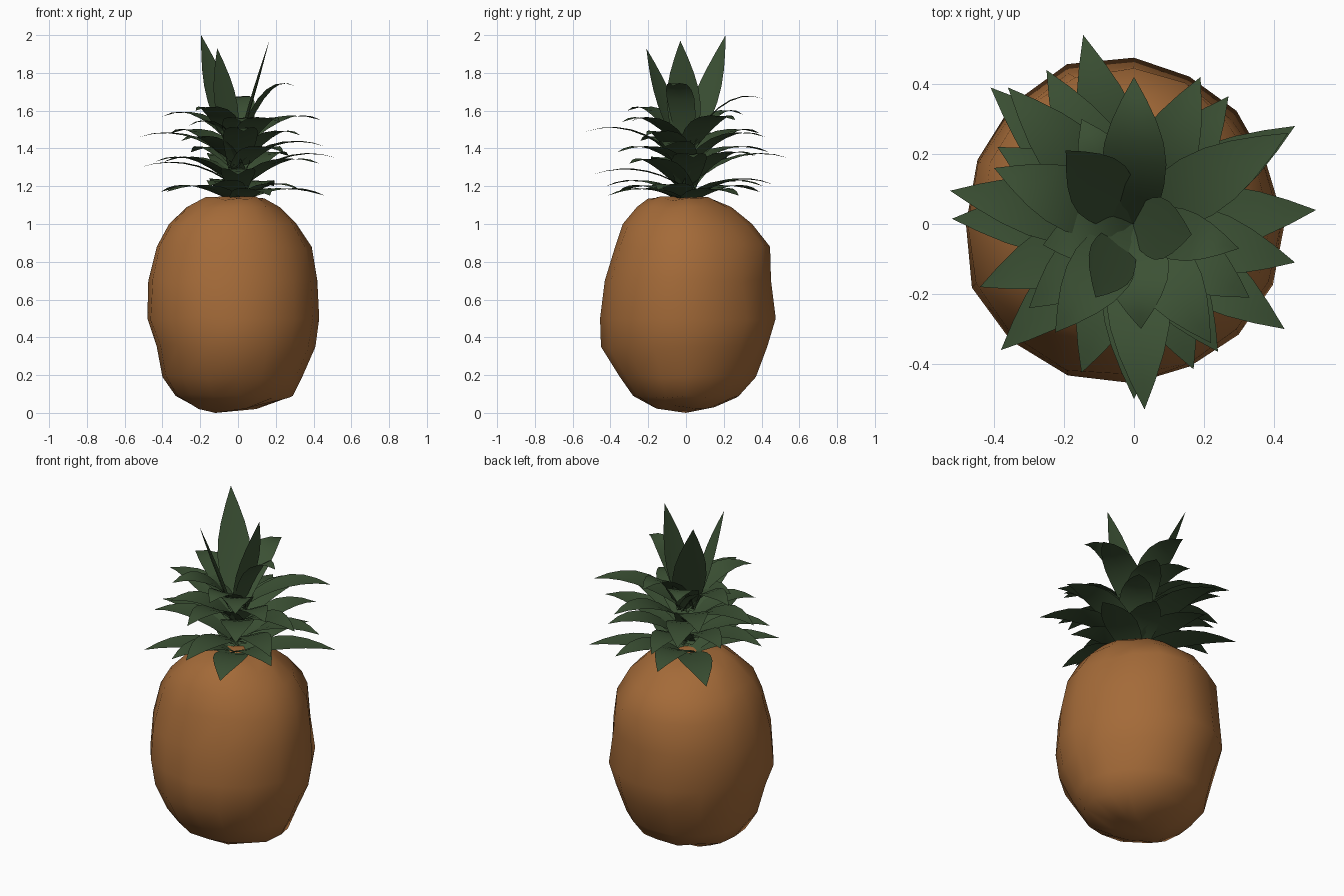
import bpy, math, random
from mathutils import Vector

if "Cube" in bpy.data.objects:
    bpy.data.objects.remove(bpy.data.objects["Cube"])

random.seed(4)


def material(name, rgb):
    m = bpy.data.materials.new(name)
    m.diffuse_color = (*rgb, 1)
    m.use_nodes = True
    m.node_tree.nodes["Principled BSDF"].inputs["Base Color"].default_value = m.diffuse_color
    return m


SKIN = material("orange brown skin", (0.37, 0.145, 0.04))
GREEN = material("dark leaf green", (0.045, 0.083, 0.035))


def make_object(name, verts, faces, mat, angle):
    me = bpy.data.meshes.new(name)
    me.from_pydata(verts, [], faces)
    me.materials.append(mat)
    ob = bpy.data.objects.new(name, me)
    bpy.context.collection.objects.link(ob)
    bpy.context.view_layer.objects.active = ob
    ob.select_set(True)
    bpy.ops.object.shade_smooth_by_angle(angle=math.radians(angle))
    ob.select_set(False)
    return ob


# Lumpy fruit body: height, then left, right, front and back reach
RINGS = [
    (0.03, 0.22, 0.11, 0.17, 0.15),
    (0.09, 0.33, 0.29, 0.28, 0.28),
    (0.19, 0.40, 0.34, 0.35, 0.37),
    (0.35, 0.43, 0.41, 0.45, 0.43),
    (0.50, 0.48, 0.43, 0.455, 0.475),
    (0.70, 0.475, 0.42, 0.43, 0.45),
    (0.88, 0.43, 0.39, 0.375, 0.445),
    (1.00, 0.365, 0.31, 0.335, 0.35),
    (1.09, 0.27, 0.22, 0.26, 0.24),
    (1.135, 0.18, 0.14, 0.20, 0.13),
]
SIDES = 16
verts, faces = [], []
for z, left, right, front, back in RINGS:
    for i in range(SIDES):
        a = math.tau * i / SIDES
        c, s = math.cos(a), math.sin(a)
        on_axis = i % (SIDES // 4) == 0
        k = 1 if on_axis else random.uniform(0.985, 1.02)
        # fuller on the left diagonals, flatter on the right ones
        if not on_axis:
            side = 0.1 if c * s > 0 else 0.06
            k += side * abs(c * s) * (1 if c < 0 else -1)
        verts.append((c * k * (right if c > 0 else left),
                      s * k * (back if s > 0 else front),
                      z + (0 if on_axis else random.uniform(-0.012, 0.012))))
for r in range(len(RINGS) - 1):
    for i in range(SIDES):
        j = (i + 1) % SIDES
        a, b = r * SIDES, (r + 1) * SIDES
        faces.append((a + i, a + j, b + j, b + i))
bottom, top = len(verts), len(verts) + 1
verts += [(-0.12, 0.0, 0.0), (-0.03, -0.03, 1.145)]
last = (len(RINGS) - 1) * SIDES
for i in range(SIDES):
    j = (i + 1) % SIDES
    faces += [(bottom, j, i), (top, last + i, last + j)]
make_object("fruit_body", verts, faces, SKIN, 80)


# Pointed leaf: curved spine from base through a control point to the tip
WIDTHS = [0.55, 0.76, 0.93, 1.0, 0.92, 0.70, 0.38, 0.0]


def add_leaf(verts, faces, base, mid, tip, width, fold, facing=None):
    n0, n = len(verts), len(WIDTHS)
    base, mid, tip = Vector(base), Vector(mid), Vector(tip)
    out = Vector(facing) if facing else tip - base
    out.z = 0
    out.normalize()
    across = Vector((-out.y, out.x, 0))
    for i, w in enumerate(WIDTHS):
        t = i / (n - 1)
        p = base * (1 - t) ** 2 + mid * 2 * t * (1 - t) + tip * t * t
        if w == 0:
            verts.append(p)
            break
        half = width * w / 2
        lift = Vector((0, 0, fold * half)) - out * fold * half * 0.5
        verts += [p - across * half + lift, p, p + across * half + lift]
    for i in range(n - 2):
        a, b = n0 + 3 * i, n0 + 3 * i + 3
        faces += [(a, b, b + 1, a + 1), (a + 1, b + 1, b + 2, a + 2)]
    a, end = n0 + 3 * (n - 2), n0 + 3 * (n - 1)
    faces += [(a, end, a + 1), (a + 1, end, a + 2)]


# Arching leaves listed by tip position, in tiers
TIERS = {
    "lowest_leaves": (1.11, [
        (0.46, 0.28, 1.15), (-0.38, -0.36, 1.17), (0.17, -0.415, 1.15),
        (-0.41, 0.39, 1.17), (-0.15, -0.425, 1.20), (-0.13, 0.46, 1.21),
        (0.19, 0.41, 1.20), (0.33, -0.15, 1.18)]),
    "lower_leaves": (1.18, [
        (0.52, 0.04, 1.35), (0.43, -0.30, 1.32), (0.0, -0.50, 1.26),
        (-0.52, 0.015, 1.30), (-0.39, 0.22, 1.33), (-0.145, 0.54, 1.35),
        (-0.44, -0.18, 1.33), (0.27, 0.365, 1.36)]),
    "middle_leaves": (1.29, [
        (0.46, -0.11, 1.41), (-0.525, 0.095, 1.46), (0.03, -0.53, 1.49),
        (0.24, -0.365, 1.38), (-0.36, 0.39, 1.48), (0.19, 0.42, 1.46),
        (-0.30, -0.24, 1.44), (0.33, -0.21, 1.47), (-0.25, 0.44, 1.38)]),
    "upper_leaves": (1.38, [
        (0.44, 0.26, 1.55), (-0.40, 0.16, 1.57), (-0.225, -0.31, 1.60),
        (0.22, -0.34, 1.54), (0.0, 0.42, 1.66), (0.30, -0.07, 1.73),
        (-0.15, 0.30, 1.58), (0.02, -0.30, 1.54), (-0.26, -0.06, 1.52)]),
}
for name, (base_z, tips) in TIERS.items():
    verts, faces = [], []
    for x, y, z in tips:
        base = (-x * 0.02, -y * 0.02, base_z)
        mid = (x * 0.48, y * 0.48, z + 0.085)
        width = 0.15 if z > 1.7 else 0.185
        add_leaf(verts, faces, base, mid, (x, y, z), width, 0.07)
    make_object(name, verts, faces, GREEN, 60)

# Three tall upright leaves at the centre: base, tip, width, outward direction
verts, faces = [], []
for base, tip, width, facing in [
        ((-0.02, 0.02, 1.40), (-0.195, 0.21, 2.0), 0.19, (-0.7, 0.7, 0)),
        ((-0.03, -0.03, 1.40), (-0.11, -0.21, 1.93), 0.15, (-0.6, -0.8, 0)),
        ((0.0, 0.0, 1.40), (0.165, -0.03, 1.97), 0.18, (1, -0.1, 0))]:
    mid = (base[0] * 0.5 + tip[0] * 0.5, base[1] * 0.5 + tip[1] * 0.5, 1.66)
    add_leaf(verts, faces, base, mid, tip, width, 0.08, facing)
make_object("crown_spears", verts, faces, GREEN, 60)
